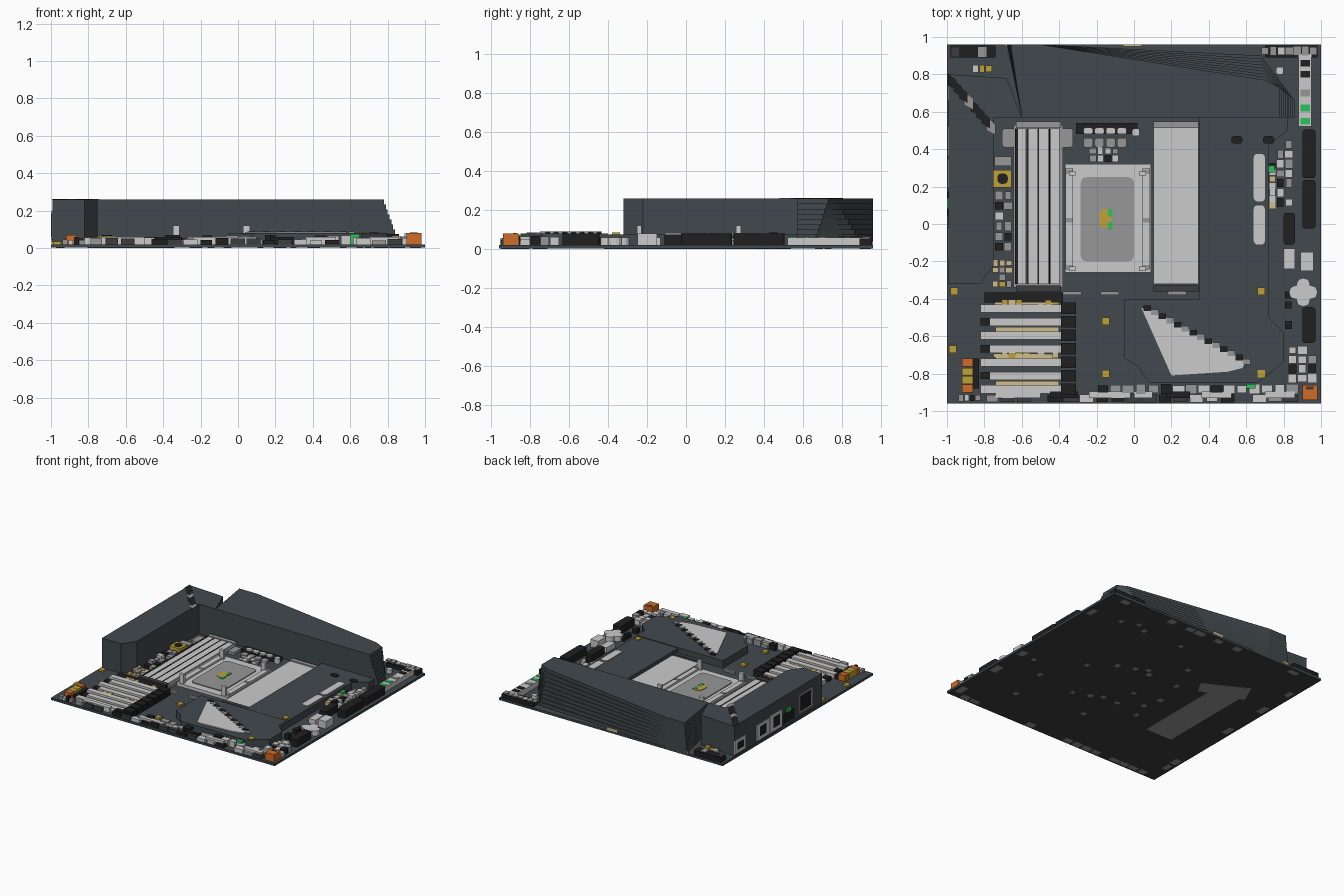
import bpy, bmesh, random
from mathutils import Vector

random.seed(4)
if "Cube" in bpy.data.objects:
    bpy.data.objects.remove(bpy.data.objects["Cube"], do_unlink=True)


def material(name, red, green, blue):
    mat = bpy.data.materials.new(name)
    mat.use_nodes = True
    mat.diffuse_color = (red, green, blue, 1)
    mat.node_tree.nodes["Principled BSDF"].inputs["Base Color"].default_value = (red, green, blue, 1)
    return mat


slate = material("slate", .053, .066, .074)
black = material("black", .014, .014, .015)
charcoal = material("charcoal", .048, .048, .05)
light = material("light grey", .6, .6, .6)
middle = material("middle grey", .31, .31, .31)
gold = material("gold", .53, .36, .04)
cream = material("cream", .62, .52, .27)
orange = material("orange", .63, .15, .02)
leaf = material("green", .03, .53, .12)


def finish(name, bm, mats):
    bmesh.ops.recalc_face_normals(bm, faces=bm.faces)
    mesh = bpy.data.meshes.new(name)
    bm.to_mesh(mesh)
    bm.free()
    for mat in mats:
        mesh.materials.append(mat)
    obj = bpy.data.objects.new(name, mesh)
    bpy.context.collection.objects.link(obj)
    return obj


def add_prism(bm, outline, low, high, slot=0):
    """Extrude a flat outline between two heights."""
    bottom = [bm.verts.new((x, y, low)) for x, y in outline]
    top = [bm.verts.new((x, y, high)) for x, y in outline]
    faces = [bm.faces.new(bottom[::-1]), bm.faces.new(top)]
    for i in range(len(outline)):
        j = (i + 1) % len(outline)
        faces.append(bm.faces.new((bottom[i], bottom[j], top[j], top[i])))
    for face in faces:
        face.material_index = slot


def rect(left, right, front, back):
    return [(left, front), (right, front), (right, back), (left, back)]


def prism(name, mat, outline, low, high):
    bm = bmesh.new()
    add_prism(bm, outline, low, high)
    return finish(name, bm, [mat])


def box(name, mat, left, right, front, back, low, high):
    return prism(name, mat, rect(left, right, front, back), low, high)


def rounded(name, mat, left, right, front, back, low, high, radius):
    obj = box(name, mat, left, right, front, back, low, high)
    bm = bmesh.new()
    bm.from_mesh(obj.data)
    upright = [e for e in bm.edges if abs(e.verts[0].co.z - e.verts[1].co.z) > .001]
    bmesh.ops.bevel(bm, geom=upright, offset=radius, segments=3, affect='EDGES', profile=.5)
    bm.to_mesh(obj.data)
    bm.free()


def scatter(name, mats, area, across, along, low, tallest, fill=.8):
    """Fill an area with a grid of varied small components."""
    left, right, front, back = area
    bm = bmesh.new()
    wide, deep = (right - left) / across, (back - front) / along
    for i in range(across):
        for j in range(along):
            if random.random() > fill:
                continue
            x, y = left + wide * (i + .5), front + deep * (j + .5)
            w, d = wide * random.uniform(.35, .5), deep * random.uniform(.35, .5)
            add_prism(bm, rect(x - w, x + w, y - d, y + d), low,
                      low + tallest * random.uniform(.5, 1), random.randrange(len(mats)))
    finish(name, bm, mats)


def terraces(name, base, crown, low, high, steps):
    """Stack stepped slabs that shrink from a base outline to a crown outline."""
    bm = bmesh.new()
    for k in range(steps):
        t = k / (steps - 1)
        outline = [Vector(a).lerp(Vector(b), t) for a, b in zip(base, crown)]
        rise = (high - low) / steps
        add_prism(bm, outline, low + rise * k, low + rise * (k + 1))
    finish(name, bm, [slate])


# Circuit board, dark below and slate above
board = box("circuit_board", slate, -1, 1, -.96, .96, .002, .02)
board.data.materials.append(charcoal)
for face in board.data.polygons:
    if face.normal.z < -.5:
        face.material_index = 1
box("underside_strip", middle, -.71, -.47, -.42, .4, 0, .002)
prism("underside_strip_head", middle, [(-.75, .38), (-.4, .26), (-.34, .36), (-.68, .54)], 0, .002)
for side in (-1, 1):
    scatter("underside_edge_marks", [middle], (-.9, .9, side * .92 - .03, side * .92 + .03), 20, 1, 0, .002, .4)
    scatter("underside_side_marks", [middle], (side * .95 - .03, side * .95 + .03, -.9, .9), 1, 18, 0, .002, .35)
scatter("underside_dots", [middle], (-.3, .85, -.8, .8), 26, 34, 0, .002, .03)

# Tall port cover and terraced rear cover
prism("port_cover", slate, [(-.992, -.32), (-.82, -.32), (-.75, -.22), (-.75, .57),
                            (-.6, .57), (-.68, .78), (-.992, .8)], .02, .26)
terraces("rear_cover",
         [(-.6, .57), (.86, .57), (.86, .66), (.68, .9), (-.5, .96), (-.68, .96)],
         [(-.6, .57), (.78, .57), (.78, .73), (.7, .77), (-.5, .96), (-.66, .96)], .02, .26, 9)
bm = bmesh.new()
for k in range(8):
    x, y = -.97 + .03 * k, .76 - .034 * k
    add_prism(bm, [(x - .025, y + .045), (x - .025, y - .02), (x + .02, y - .045), (x + .02, y + .01)],
              .26, .262, k % 4 == 3)
finish("cover_vent", bm, [black, middle])

# Ports on the side of the tall cover
for k, (y, half, low, high) in enumerate(((.73, .07, .03, .14), (.44, .08, .03, .16), (.27, .08, .03, .17))):
    box(f"port_panel_{k}", light, -.998, -.99, y - half, y + half, low, high)
    box(f"port_opening_{k}", black, -1, -.997, y - .04, y + .04, low + .03, high - .025)
box("port_green_tab", leaf, -1, -.99, .08, .14, .12, .15)
box("port_dark_panel", black, -.997, -.99, .04, .17, .04, .12)
box("port_ring", middle, -.997, -.99, -.19, -.02, .05, .2)
box("port_ring_opening", black, -1, -.996, -.17, -.04, .065, .185)

# Low covers around the right side and the lower chip
prism("right_cover", slate, [(.35, -.4), (.72, -.4), (.72, .42), (.82, .5), (.82, .57), (.35, .57)], .02, .075)
prism("chip_cover", slate, [(-.05, -.4), (.72, -.4), (.72, -.5), (.8, -.58), (.8, -.74), (.66, -.85),
                            (.08, -.85), (.02, -.76), (-.05, -.72)], .02, .08)
prism("chip_plate", light, [(.04, -.45), (.12, -.47), (.6, -.73), (.58, -.77), (.5, -.79), (.2, -.81)], .08, .086)
bm = bmesh.new()
for k in range(14):
    x, y = .07 + .041 * k, -.45 - .022 * k
    add_prism(bm, rect(x - .02, x + .02, y - .015, y + .015), .08, .089, k % 2)
finish("chip_plate_trim", bm, [black, middle])
for x in (.55, .72):
    rounded("cover_screw", black, x - .03, x + .03, .43, .47, .075, .084, .015)

# Memory banks either side of the processor
box("left_memory_base", middle, -.645, -.38, -.34, .53, .02, .045)
for k in range(4):
    x = -.605 + .06 * k
    box(f"memory_slot_{k}", light, x - .022, x + .028, -.32, .51, .03, .055)
    box(f"memory_groove_{k}", black, x - .03, x - .016 - .003 * k, -.32, .51, .055, .057)
box("right_memory_panel", light, .105, .345, -.32, .52, .02, .05)
for x in (-.51, .225):
    for y in (-.345, .53):
        box("memory_end_cap", middle if y > 0 else charcoal, x - .12, x + .12, y - .017, y + .017, .02, .06)
for x in (-.67, -.36):
    rounded("memory_latch", middle, x - .035, x + .035, .41, .51, .02, .04, .015)

# Processor socket
box("socket_frame", light, -.37, .09, -.26, .32, .02, .045)
for x in (-.345, .065):
    box("socket_rail", light, x - .02, x + .02, -.24, .3, .045, .06)
    for y in (-.23, .02, .28):
        box("socket_clip", middle, x - .018, x + .018, y - .012, y + .012, .06, .063)
for x in (-.33, .045):
    for y in (-.24, .27):
        box("socket_post", light, x - .018, x + .018, y - .012, y + .012, .04, .12)
rounded("processor_lid", middle, -.285, 0, -.2, .25, .045, .052, .03)
rounded("processor_mark", gold, -.185, -.12, -.02, .08, .052, .056, .025)
for y in (-.01, .06):
    box("processor_green_mark", leaf, -.14, -.115, y - .02, y + .02, .052, .058)
box("socket_top_connector", black, -.31, .02, .48, .54, .02, .05)
rounded("socket_top_stud", light, -.01, .03, .47, .51, .02, .06, .012)
for k in range(4):
    x = -.245 + .06 * k
    rounded("capacitor", light, x - .026, x + .026, .48, .515, .02, .06, .012)
    rounded("capacitor_foot", middle, x - .025, x + .025, .41, .46, .02, .045, .012)
scatter("socket_top_parts", [middle, black, light], (-.24, -.08, .33, .41), 4, 2, .02, .03, .9)

# Expansion slots
box("slot_back_bar", black, -.8, -.38, -.42, -.365, .02, .05)
for k in range(7):
    y = -.45 - .072 * k
    box(f"expansion_slot_{k}", light, -.82 + .05 * (k % 2), -.38, y - .024, y + .02, .02, .055)
    box(f"slot_latch_{k}", black, -.39, -.31, y - .032, y + .03, .02, .07)
    if k % 2 == 0:
        box(f"slot_contacts_{k}", cream, -.74, -.4, y + .02, y + .042, .02, .045)
    else:
        box(f"slot_block_{k}", black, -.82, -.77, y - .02, y + .02, .02, .05)
for y in (-.42, -.703):
    scatter("slot_gold_pins", [gold, cream], (-.75, -.4, y - .015, y + .015), 9, 1, .02, .038)

# Connectors along the right edge
for y, size in ((.375, .13), (.105, .13), (-.54, .095)):
    rounded("edge_connector", black, .9, .97, y - size, y + size, .02, .08, .015)
rounded("fan_header", black, .8, .86, -.11, .06, .02, .075, .015)
box("edge_light_bar", light, .88, .95, .52, .91, .02, .06)
for y, mat in ((.55, leaf), (.62, leaf), (.7, middle), (.8, black), (.86, black)):
    box("edge_bar_mark", mat, .89, .94, y - .018, y + .018, .06, .064)
rounded("edge_light_block", light, .83, .98, -.4, -.33, .02, .06, .03)
rounded("edge_light_stem", light, .87, .94, -.44, -.29, .02, .06, .03)
box("edge_light_header", light, .8, .86, -.24, -.13, .02, .06)
box("edge_tall_header", light, .89, .96, -.25, -.15, .02, .08)
for front, back in ((-.11, .1), (.12, .375)):
    rounded("capsule_part", light, .64, .7, front, back, .075, .083, .02)
mixed = [light, middle, black, light]
scatter("right_parts", mixed, (.76, .85, .09, .45), 2, 7, .02, .045, .75)
scatter("right_inner_parts", [black, light, cream], (.72, .76, .08, .33), 1, 7, .02, .04, .9)
scatter("right_lower_parts", mixed, (.82, .98, -.85, -.65), 3, 4, .02, .05, .95)
scatter("right_edge_parts", [middle, black], (.8, .85, -.62, -.3), 1, 6, .02, .045, .7)
box("right_green_part", leaf, .72, .75, .275, .31, .02, .06)

# Front edge headers
scatter("front_headers", [middle, light, black, charcoal], (-.8, .88, -.955, -.91), 20, 1, .02, .035, .95)
scatter("front_parts", mixed, (-.2, .88, -.91, -.855), 16, 1, .02, .05, .95)
for left, right, mat in ((-.74, -.5, light), (-.45, -.3, black), (-.24, -.02, light), (0, .1, light),
                         (.17, .3, black), (.36, .52, light), (.7, .86, light)):
    box("front_socket", mat, left, right, -.93, -.895, .02, .06)
box("front_green_socket", leaf, .6, .65, -.88, -.855, .02, .075)

# Corner power plugs
box("corner_plug", orange, .9, .98, -.94, -.86, .02, .08)
box("corner_plug_notch", charcoal, .92, .96, -.885, -.87, .08, .082)
for y, mat in ((-.74, orange), (-.79, gold), (-.835, gold), (-.88, orange)):
    box("left_plug", mat, -.92, -.862, y - .021, y + .021, .02, .07)
scatter("left_corner_parts", [black, middle, light], (-.94, -.82, -.95, -.91), 4, 1, .02, .04)
box("left_plug_side", black, -.86, -.83, -.88, -.72, .02, .05)

# Small parts beside the port cover and in the rear corners
scatter("left_parts", [middle, light, middle, black], (-.745, -.65, -.15, .18), 2, 6, .02, .04, .85)
scatter("left_gold_parts", [gold, cream, middle, black], (-.76, -.65, -.34, -.19), 3, 4, .02, .04, .85)
box("left_top_part", middle, -.745, -.655, .31, .36, .02, .05)
box("clock_part", gold, -.75, -.655, .195, .29, .02, .065)
rounded("clock_core", black, -.73, -.675, .215, .27, .065, .07, .02)
scatter("rear_left_parts", [light, middle, gold], (-.9, -.76, .81, .89), 4, 2, .02, .04, .5)
box("rear_left_header", black, -.98, -.74, .89, .955, .02, .06)
scatter("rear_left_caps", [middle, charcoal], (-.98, -.74, .89, .95), 5, 1, .06, .008, .5)
box("rear_right_header", black, .7, .98, .89, .955, .02, .055)
scatter("rear_right_parts", [light, middle], (.68, .98, .9, .95), 7, 1, .055, .01, .5)
rounded("rear_right_pin", light, .76, .8, .8, .84, .02, .05, .01)
box("rear_cream_tab", cream, -.06, .04, .95, .96, .02, .04)
box("rear_gold_tab", gold, -.69, -.64, .95, .96, .02, .035)
for x, y in ((-.15, -.52), (-.15, -.8), (-.97, -.67), (-.96, -.36), (.68, -.36), (.68, -.8)):
    box("gold_pad", gold, x - .02, x + .02, y - .02, y + .02, .02, .085 if x > 0 else .035)
for x in (-.33, -.13, .23):
    rounded("small_header", middle, x - .05, x + .05, -.38, -.36, .02, .035, .008)
